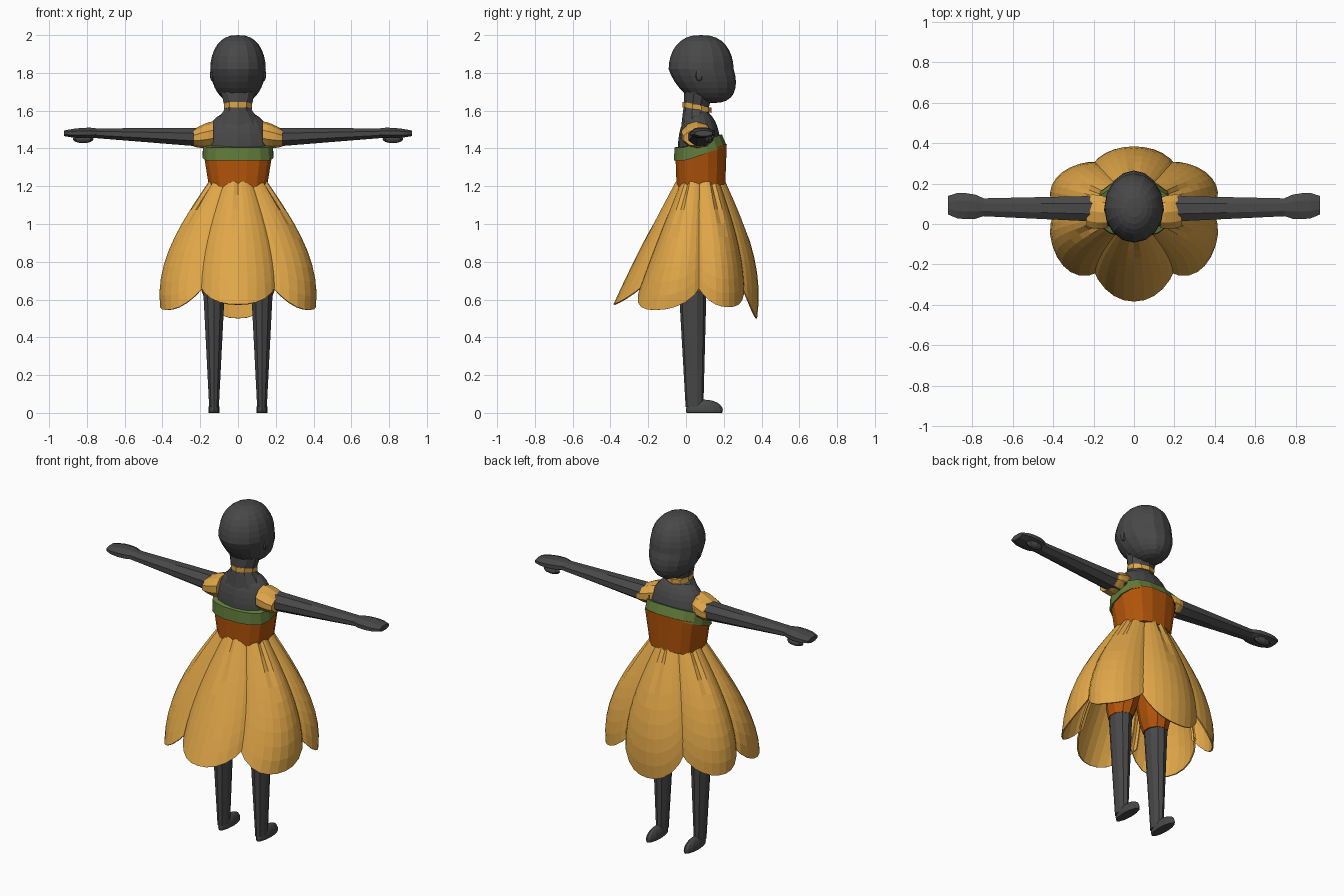
import bpy, bmesh, math
from mathutils import Vector

default_cube = bpy.data.objects.get("Cube")
if default_cube:
    bpy.data.objects.remove(default_cube)


def make_material(name, red, green, blue):
    material = bpy.data.materials.new(name)
    material.use_nodes = True
    colour = (red, green, blue, 1)
    material.diffuse_color = colour
    material.node_tree.nodes["Principled BSDF"].inputs["Base Color"].default_value = colour
    return material


CHARCOAL = make_material("charcoal", 0.065, 0.065, 0.065)
GOLD = make_material("gold", 0.74, 0.38, 0.065)
RUST = make_material("rust_orange", 0.45, 0.09, 0.003)
GREEN = make_material("leaf_green", 0.12, 0.2, 0.045)


def finish(name, mesh_builder, material):
    bmesh.ops.recalc_face_normals(mesh_builder, faces=mesh_builder.faces)
    mesh = bpy.data.meshes.new(name)
    mesh_builder.to_mesh(mesh)
    mesh_builder.free()
    mesh.materials.append(material)
    part = bpy.data.objects.new(name, mesh)
    bpy.context.collection.objects.link(part)
    return part


def rounded(value, squareness):
    return math.copysign(abs(value) ** squareness, value)


def tube(name, material, start, end, start_radii, end_radii,
         swell=0, sides=10, steps=4, squareness=1, tilt=0):
    """Tapered closed tube, upright or sideways, that may swell in the middle."""
    start, end = Vector(start), Vector(end)
    start_radii, end_radii = Vector(start_radii), Vector(end_radii)
    sideways = abs(end.x - start.x) > abs(end.z - start.z)
    builder = bmesh.new()
    loops = []
    for step in range(steps + 1):
        t = step / steps
        centre = start.lerp(end, t)
        bulge = 1 + swell * math.sqrt(abs(math.sin(math.pi * t)))
        radii = start_radii.lerp(end_radii, t) * bulge
        loop = []
        for side in range(sides):
            angle = math.tau * (side + 0.5) / sides
            across = rounded(math.cos(angle), squareness) * radii.x
            along = rounded(math.sin(angle), squareness) * radii.y
            offset = Vector((0, across, along)) if sideways else Vector((across, along, 0))
            point = centre + offset
            point.z += tilt * max(0, point.y)
            loop.append(builder.verts.new(point))
        loops.append(loop)
    for lower, upper in zip(loops, loops[1:]):
        for i in range(sides):
            j = (i + 1) % sides
            builder.faces.new((lower[i], lower[j], upper[j], upper[i]))
    builder.faces.new(loops[0])
    builder.faces.new(loops[-1])
    return finish(name, builder, material)


def blob(name, material, centre, size, fullness=1, segments=8, chin_shift=0):
    """Ellipsoid; low fullness squares its profile, chin_shift narrows and moves its base."""
    builder = bmesh.new()
    bmesh.ops.create_uvsphere(builder, u_segments=segments, v_segments=segments, radius=1)
    for vert in builder.verts:
        reach = math.hypot(vert.co.x, vert.co.y)
        if reach > 0.01:
            vert.co.xy *= reach ** (fullness - 1)
        drop = max(0, -vert.co.z)
        vert.co.x *= 1 - chin_shift * drop
        vert.co = Vector(centre) + vert.co * Vector(size)
        vert.co.y += chin_shift * drop
        vert.co.z = max(0, vert.co.z)
    return finish(name, builder, material)


# Head and neck
blob("head", CHARCOAL, centre=(0, 0.08, 1.82), size=(0.147, 0.172, 0.18),
     fullness=0.8, segments=16, chin_shift=0.06)
blob("nose", CHARCOAL, centre=(0, 0.24, 1.74), size=(0.02, 0.02, 0.02))
blob("lips", CHARCOAL, centre=(0, 0.23, 1.69), size=(0.04, 0.02, 0.015))
tube("neck", CHARCOAL, start=(0, 0.05, 1.59), end=(0, 0.07, 1.72),
     start_radii=(0.067, 0.063), end_radii=(0.1, 0.08))
tube("neck_base", CHARCOAL, start=(0, 0.06, 1.52), end=(0, 0.05, 1.62),
     start_radii=(0.135, 0.085), end_radii=(0.066, 0.063))
tube("collar", GOLD, start=(0, 0.058, 1.618), end=(0, 0.058, 1.645),
     start_radii=(0.076, 0.077), end_radii=(0.078, 0.077), steps=1, tilt=-0.22)

# Upper body, bodice and the band that rises over the chest
blob("upper_body", CHARCOAL, centre=(0, 0.07, 1.4), size=(0.18, 0.113, 0.2),
     fullness=0.8, segments=16)
tube("bodice", RUST, start=(0, 0.08, 1.15), end=(0, 0.08, 1.36),
     start_radii=(0.15, 0.13), end_radii=(0.185, 0.138),
     sides=16, squareness=0.8, tilt=0.3)
tube("chest_band", GREEN, start=(0, 0.075, 1.335), end=(0, 0.065, 1.405),
     start_radii=(0.19, 0.142), end_radii=(0.187, 0.127),
     sides=16, steps=2, squareness=0.8, tilt=0.37)

# Limbs, sleeves and bloomers
for side, label in ((1, "left"), (-1, "right")):
    blob(label + "_ear", CHARCOAL, centre=(side * 0.135, 0.07, 1.79), size=(0.014, 0.02, 0.035))
    tube(label + "_sleeve", GOLD, start=(side * 0.13, 0.055, 1.475),
         end=(side * 0.235, 0.065, 1.455),
         start_radii=(0.078, 0.068), end_radii=(0.08, 0.045), swell=0.12)
    tube(label + "_arm", CHARCOAL, start=(side * 0.15, 0.075, 1.458),
         end=(side * 0.77, 0.083, 1.481),
         start_radii=(0.07, 0.056), end_radii=(0.047, 0.027), sides=8)
    tube(label + "_hand", CHARCOAL, start=(side * 0.74, 0.083, 1.483),
         end=(side * 0.92, 0.093, 1.48),
         start_radii=(0.046, 0.024), end_radii=(0.05, 0.016), swell=0.45, sides=8)
    blob(label + "_thumb", CHARCOAL, centre=(side * 0.82, 0.12, 1.45), size=(0.055, 0.024, 0.022))
    tube(label + "_leg", CHARCOAL, start=(side * 0.127, 0.045, 0.03),
         end=(side * 0.127, 0.033, 0.8),
         start_radii=(0.027, 0.047), end_radii=(0.068, 0.079))
    blob(label + "_foot", CHARCOAL, centre=(side * 0.127, 0.097, 0.015),
         size=(0.03, 0.098, 0.055), segments=12)
    tube(label + "_bloomer", RUST, start=(side * 0.125, 0.035, 0.645),
         end=(side * 0.08, 0.06, 1.15),
         start_radii=(0.065, 0.075), end_radii=(0.08, 0.1), swell=0.35, steps=8)

# Skirt of six cupped petals hanging from the waist
WAIST = 1.225
NOTCH = 0.68


def petal(name, degrees, tip, columns=10, rows=9):
    builder = bmesh.new()
    grid = []
    for row in range(rows + 1):
        line = []
        for column in range(columns + 1):
            u = 2 * column / columns - 1
            hem = tip + (NOTCH - tip) * abs(u) ** 2.4
            drop = (WAIST - hem) * row / rows
            angle = math.radians(degrees + 33 * u)
            # The skirt rounds over at the sides and back and spreads wide in front
            flare = math.sin(2.6 * drop)
            radius_x = 0.165 + 0.28 * flare
            if math.sin(angle) < 0:
                radius_y = 0.125 + 0.46 * drop + 0.03 * flare
            else:
                radius_y = 0.14 + 0.175 * flare
            # Edges fall inward, and a pleat folds the top of the middle
            cup = 1 - 0.15 * u * u
            if column == columns // 2:
                cup -= 0.09 * max(0, 1 - row / 4)
            line.append(builder.verts.new((radius_x * cup * math.cos(angle),
                                           0.07 + radius_y * cup * math.sin(angle),
                                           WAIST - drop)))
        grid.append(line)
    for upper, lower in zip(grid, grid[1:]):
        for i in range(columns):
            builder.faces.new((upper[i], lower[i], lower[i + 1], upper[i + 1]))
    part = finish(name, builder, GOLD)
    thickness = part.modifiers.new("thickness", "SOLIDIFY")
    thickness.thickness = 0.008


petal("front_petal", -90, tip=0.575)
petal("back_petal", 90, tip=0.5)
for label, front, back in (("left", -30, 30), ("right", 210, 150)):
    petal(label + "_front_petal", front, tip=0.545)
    petal(label + "_back_petal", back, tip=0.56)
